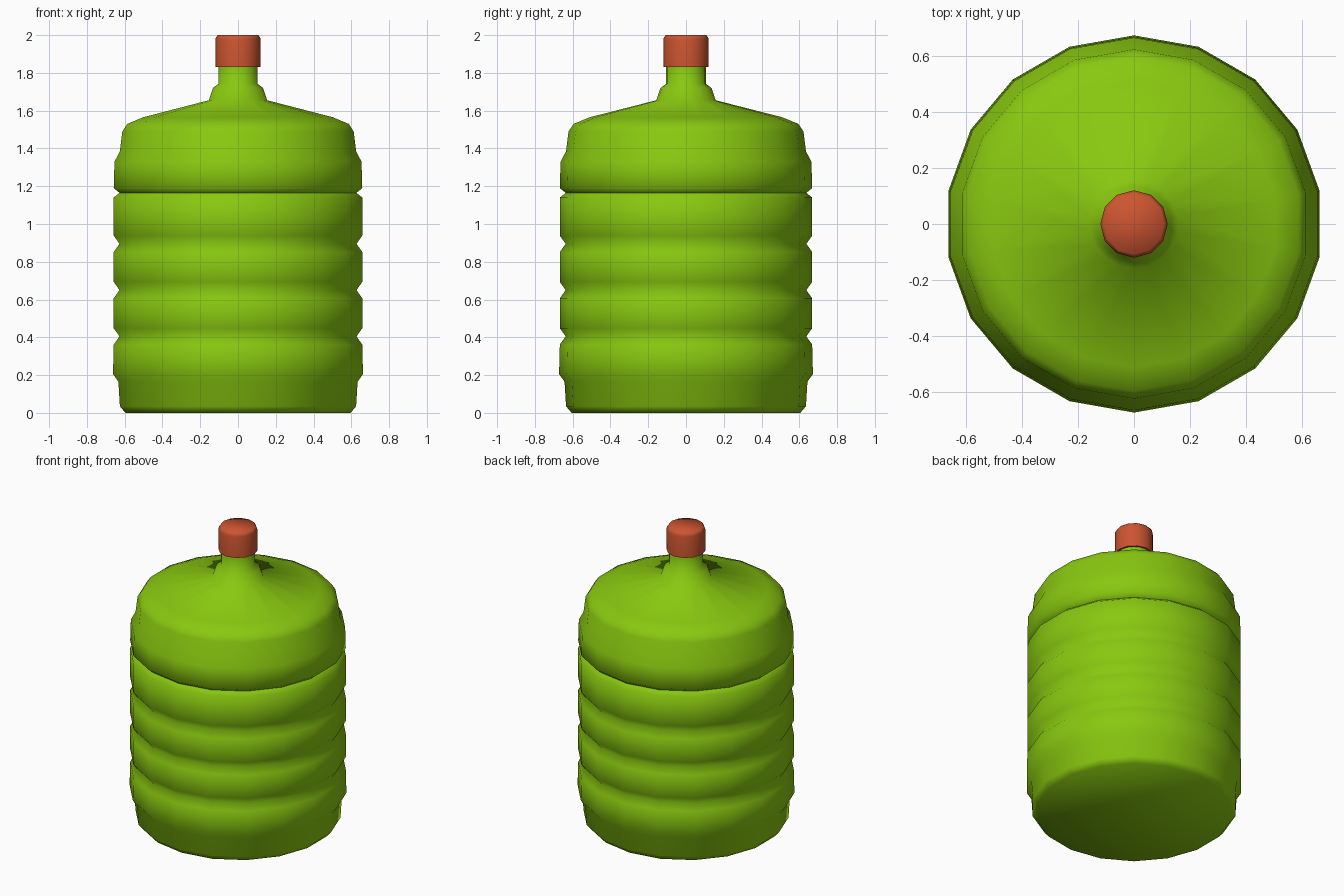
import bpy, bmesh, math

if "Cube" in bpy.data.objects:
    bpy.data.objects.remove(bpy.data.objects["Cube"])


def material(name, rgb):
    m = bpy.data.materials.new(name)
    m.diffuse_color = (*rgb, 1)
    m.use_nodes = True
    m.node_tree.nodes["Principled BSDF"].inputs["Base Color"].default_value = m.diffuse_color
    return m


def lathe(name, profile, sides, mat, angle):
    """Revolve (radius, z) points into a closed solid, one vertex facing +y."""
    bm = bmesh.new()
    rings = []
    for r, z in profile:
        ring = []
        for i in range(sides):
            a = math.pi / 2 + 2 * math.pi * i / sides
            ring.append(bm.verts.new((r * math.cos(a), r * math.sin(a), z)))
        rings.append(ring)
    for low, high in zip(rings, rings[1:]):
        for i in range(sides):
            j = (i + 1) % sides
            bm.faces.new((low[i], low[j], high[j], high[i]))
    bm.faces.new(rings[0][::-1])
    bm.faces.new(rings[-1])
    mesh = bpy.data.meshes.new(name)
    bm.to_mesh(mesh)
    bm.free()
    mesh.materials.append(mat)
    obj = bpy.data.objects.new(name, mesh)
    bpy.context.collection.objects.link(obj)
    bpy.ops.object.select_all(action='DESELECT')
    obj.select_set(True)
    bpy.context.view_layer.objects.active = obj
    bpy.ops.object.shade_smooth_by_angle(angle=math.radians(angle))
    return obj


# Base of the bottle
profile = [(0.605, 0), (0.635, 0.035), (0.643, 0.165), (0.672, 0.205)]

# Grooves between the raised bands
for z in (0.405, 0.65, 0.895, 1.165):
    h = 0.025 if z > 1 else 0.043
    profile += [(0.668, z - h), (0.637, z), (0.668, z + h)]

# Shoulder, collar and neck
profile += [(0.664, 1.33), (0.635, 1.385), (0.622, 1.49), (0.595, 1.53),
            (0.51, 1.565), (0.157, 1.655), (0.135, 1.72), (0.106, 1.742),
            (0.106, 1.85)]

lathe("bottle", profile, 18, material("green_plastic", (0.25, 0.58, 0.005)), 80)

# Screw cap
cap = [(0.12, 1.832), (0.12, 1.975), (0.117, 1.987), (0.108, 2.0)]
lathe("cap", cap, 12, material("red_cap", (0.6, 0.09, 0.03)), 60)
